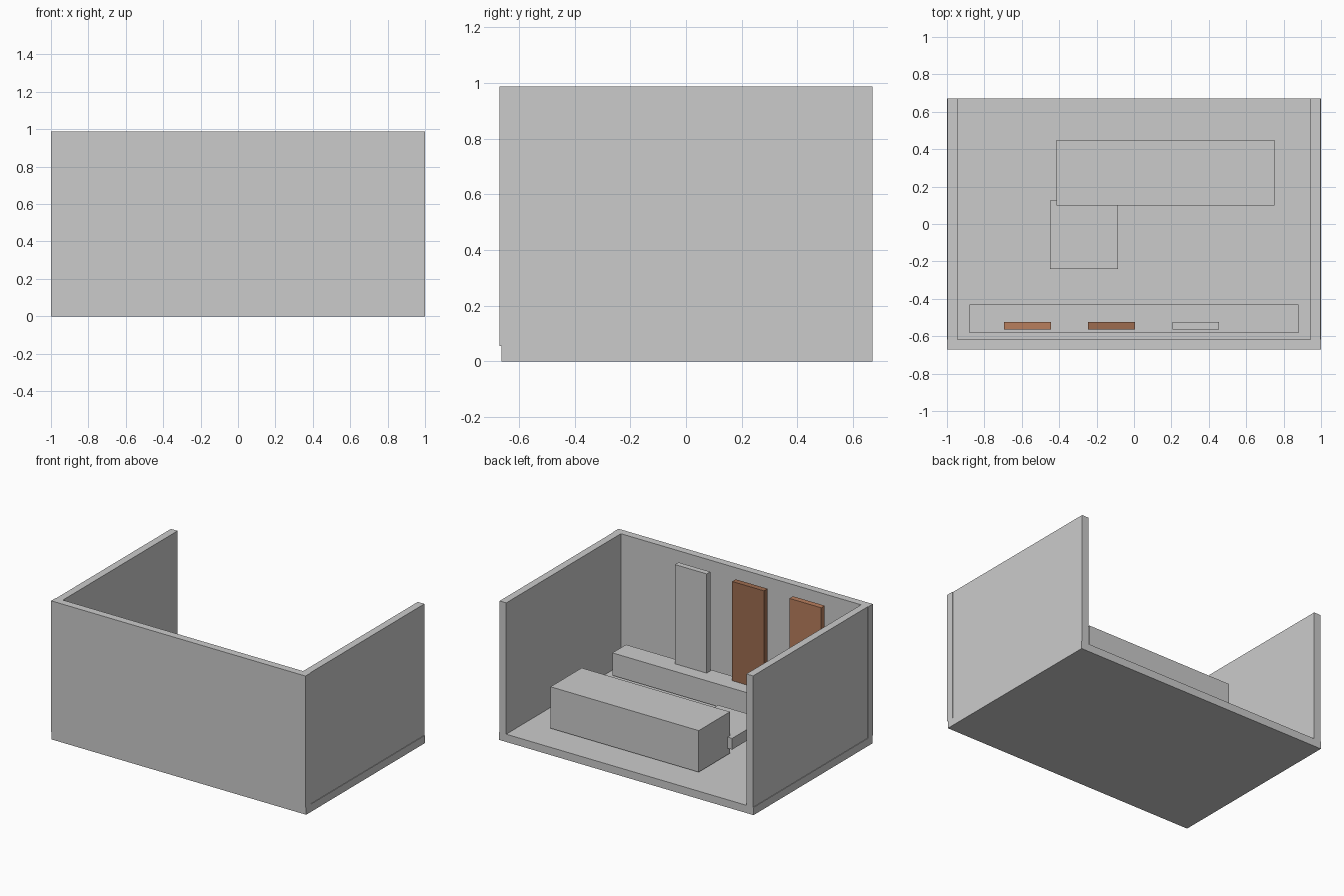
import bpy

if "Cube" in bpy.data.objects:
    bpy.data.objects.remove(bpy.data.objects["Cube"])


def box(name, lo, hi, mat=None):
    """Axis-aligned box between two corners."""
    bpy.ops.mesh.primitive_cube_add(size=1, location=[(a + b) / 2 for a, b in zip(lo, hi)])
    ob = bpy.context.object
    ob.name = name
    ob.scale = [b - a for a, b in zip(lo, hi)]
    bpy.ops.object.transform_apply(location=False, rotation=False, scale=True)
    if mat:
        ob.data.materials.append(mat)
    return ob


def colour(name, rgb):
    m = bpy.data.materials.new(name)
    m.diffuse_color = (*rgb, 1)
    m.use_nodes = True
    m.node_tree.nodes["Principled BSDF"].inputs["Base Color"].default_value = m.diffuse_color
    return m


# room shell
box("floor", (-1, -0.663, 0), (1, 0.67, 0.055))
box("front_wall", (-1, -0.67, 0.055), (1, -0.617, 0.988))
for side, x0, x1 in (("left", -0.996, -0.944), ("right", 0.944, 0.996)):
    box(side + "_wall", (x0, -0.618, 0.055), (x1, 0.67, 0.988))

# furniture
box("counter", (-0.415, 0.10, 0.065), (0.75, 0.45, 0.36))
box("low_platform", (-0.45, -0.24, 0.11), (-0.085, 0.125, 0.19))
box("wall_bench", (-0.88, -0.583, 0.07), (0.88, -0.43, 0.23))

# upright panels standing on the bench
panel_mats = (colour("light_wood", (0.48, 0.21, 0.11)),
              colour("dark_wood", (0.34, 0.15, 0.08)), None)
for i, mat in enumerate(panel_mats):
    x = -0.695 + 0.45 * i
    box(f"panel_{i + 1}", (x, -0.565, 0.23), (x + 0.25, -0.525, 0.935), mat)
